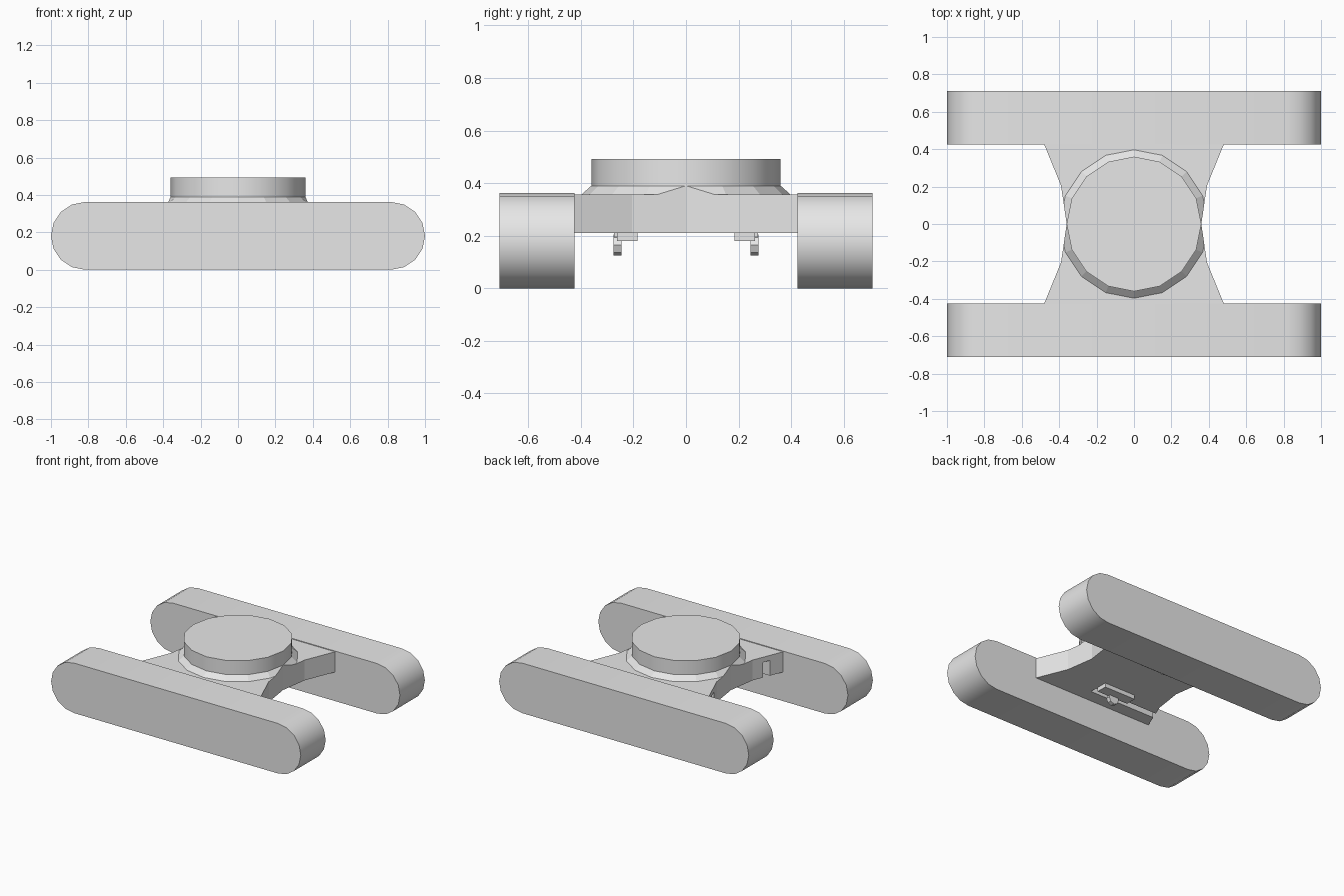
import bpy
import bmesh
from math import cos, sin, pi, radians
from mathutils import Vector

cube = bpy.data.objects.get("Cube")
if cube:
    bpy.data.objects.remove(cube, do_unlink=True)

grey = bpy.data.materials.new("plain_grey")
grey.use_nodes = True
grey.diffuse_color = (0.8, 0.8, 0.8, 1)
grey.node_tree.nodes["Principled BSDF"].inputs["Base Color"].default_value = (0.8, 0.8, 0.8, 1)


def extrude(name, points, depth):
    """Turn a flat loop of 3D points into a solid swept along depth."""
    bm = bmesh.new()
    face = bm.faces.new([bm.verts.new(p) for p in points])
    moved = bmesh.ops.extrude_face_region(bm, geom=[face], use_keep_orig=True)["geom"]
    bmesh.ops.translate(bm, vec=Vector(depth),
                        verts=[v for v in moved if isinstance(v, bmesh.types.BMVert)])
    return finish(name, bm)


def finish(name, bm):
    bmesh.ops.recalc_face_normals(bm, faces=bm.faces)
    mesh = bpy.data.meshes.new(name)
    bm.to_mesh(mesh)
    bm.free()
    mesh.materials.append(grey)
    obj = bpy.data.objects.new(name, mesh)
    bpy.context.collection.objects.link(obj)
    return obj


def disc(name, r_low, r_top, low, top):
    """Sixteen-sided drum or frustum standing on z = low."""
    bm = bmesh.new()
    bmesh.ops.create_cone(bm, cap_ends=True, segments=16, radius1=r_low,
                          radius2=r_top, depth=top - low)
    # Put corners exactly on the x and y axes
    bmesh.ops.translate(bm, vec=(0, 0, (low + top) / 2), verts=bm.verts)
    return finish(name, bm)


def box(name, x0, x1, y0, y1, z0, z1):
    return extrude(name, [(x0, y0, z0), (x1, y0, z0), (x1, y1, z0), (x0, y1, z0)],
                   (0, 0, z1 - z0))


def select_only(obj):
    bpy.ops.object.select_all(action='DESELECT')
    obj.select_set(True)
    bpy.context.view_layer.objects.active = obj


def cut(obj, cutter, operation):
    mod = obj.modifiers.new("cut", 'BOOLEAN')
    mod.operation = operation
    mod.solver = 'EXACT'
    mod.object = cutter
    select_only(obj)
    bpy.ops.object.modifier_apply(modifier=mod.name)
    bpy.data.objects.remove(cutter, do_unlink=True)


def smooth(obj):
    select_only(obj)
    bpy.ops.object.shade_smooth_by_angle(angle=radians(30))


# Waisted outline of the hull
side = [(0.48, -0.425), (0.39, -0.205), (0.36, 0), (0.39, 0.205), (0.48, 0.425)]
outline = side + [(-x, -y) for x, y in side]

hull = extrude("hull", [(x, y, 0.21) for x, y in outline], (0, 0, 0.147))

# Sloped collar trimmed flush with the waist
collar = disc("turret_collar", 0.405, 0.36, 0.35, 0.39)
waist = extrude("waist_cutter", [(x, y, 0.3) for x, y in outline], (0, 0, 0.2))
cut(collar, waist, 'INTERSECT')

turret = disc("turret", 0.36, 0.36, 0.388, 0.492)
smooth(turret)

# Rounded track profile, used on both sides
R = 0.181
arc = [(1 - R + R * sin(pi * i / 8), R - R * cos(pi * i / 8)) for i in range(9)]
profile = arc + [(-x, 2 * R - z) for x, z in arc]

# Small round peg profile
peg = [(-0.035 + 0.04 * cos(pi * i / 4), 0.165 + 0.04 * sin(pi * i / 4)) for i in range(8)]

for label, s in (("front", -1), ("back", 1)):
    track = extrude(label + "_track", [(x, s * 0.425, z) for x, z in profile],
                    (0, s * 0.285, 0))
    smooth(track)

    # Slot under the hull, open on one side
    slot = box("slot_cutter", -0.6, 0.09, s * 0.28, s * 0.33, 0.15, 0.32)
    cut(hull, slot, 'DIFFERENCE')

    # Latch block with its hanging peg
    box(label + "_latch", -0.16, 0.09, s * 0.185, s * 0.262, 0.18, 0.212)
    extrude(label + "_latch_peg", [(x, s * 0.245, z) for x, z in peg], (0, s * 0.03, 0))
    box(label + "_peg_stem", -0.06, -0.01, s * 0.247, s * 0.273, 0.165, 0.212)
